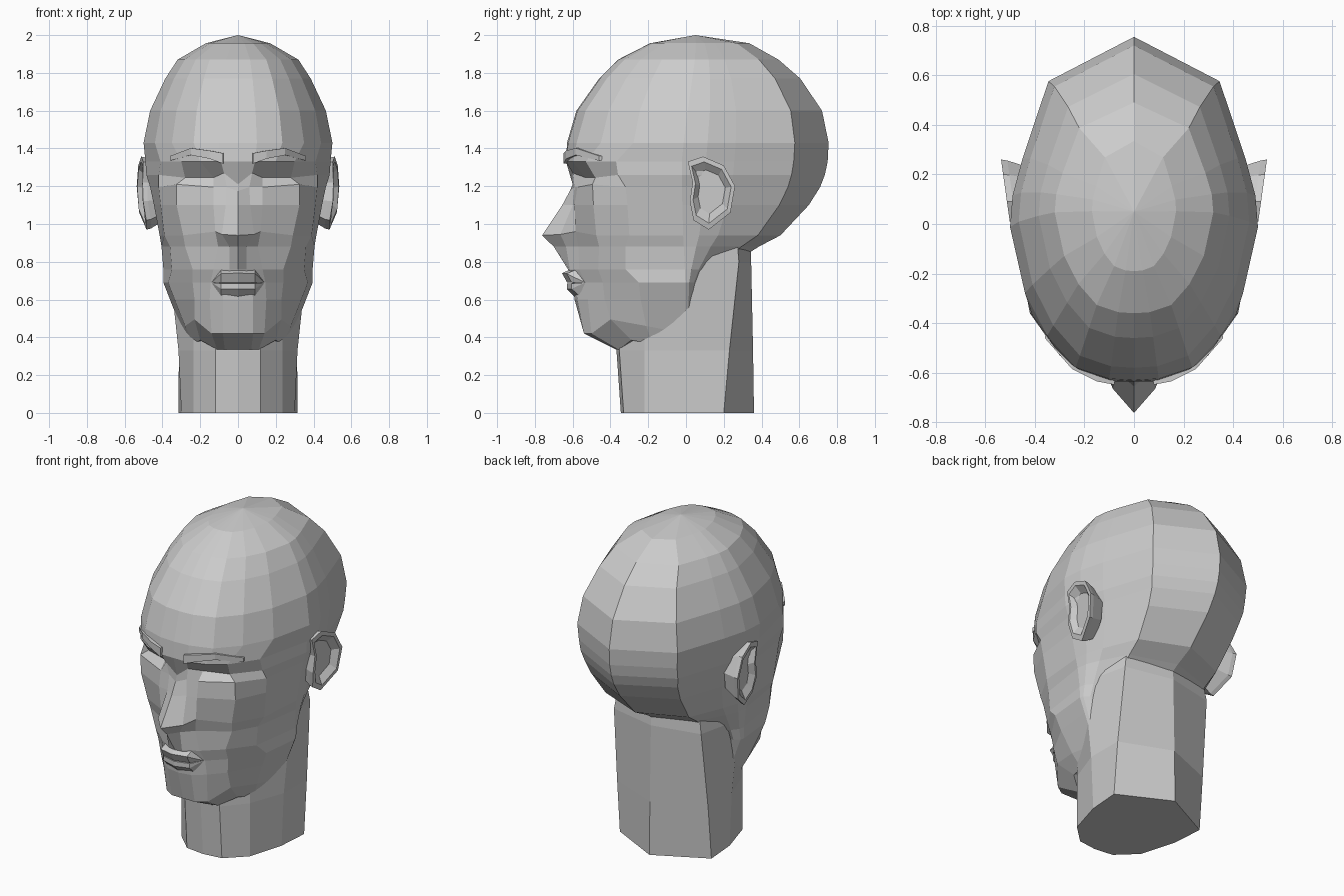
import bpy
import bmesh

if "Cube" in bpy.data.objects:
    bpy.data.objects.remove(bpy.data.objects["Cube"])

grey = bpy.data.materials.new("plain grey")
grey.diffuse_color = (0.6, 0.6, 0.6, 1)
grey.use_nodes = True
grey.node_tree.nodes["Principled BSDF"].inputs["Base Color"].default_value = grey.diffuse_color


def loft(name, rows, closed=False, cap_start=False, cap_end=False):
    """Skin a series of right-hand sections, then mirror them across x = 0."""
    bm = bmesh.new()
    grid = [[bm.verts.new(p) for p in row] for row in rows]
    n = len(rows[0])
    for a, b in zip(grid, grid[1:]):
        for i in range(n if closed else n - 1):
            j = (i + 1) % n
            bm.faces.new((a[i], a[j], b[j], b[i]))
    if cap_start:
        bm.faces.new(grid[0])
    if cap_end:
        bm.faces.new(grid[-1])
    bmesh.ops.remove_doubles(bm, verts=bm.verts[:], dist=0.0005)
    bmesh.ops.mirror(bm, geom=bm.verts[:] + bm.edges[:] + bm.faces[:],
                     axis='X', merge_dist=0.0005)
    bmesh.ops.recalc_face_normals(bm, faces=bm.faces[:])
    mesh = bpy.data.meshes.new(name)
    bm.to_mesh(mesh)
    bm.free()
    mesh.materials.append(grey)
    obj = bpy.data.objects.new(name, mesh)
    bpy.context.collection.objects.link(obj)
    return obj


# Skull plan as unit outline: front half, then side and back half
FRONT = [(0, -1), (.2, -.99), (.47, -.92), (.7, -.72), (.88, -.45)]
REAR = [(1, -.03), (.98, .14), (.9, .34), (.69, .76), (0, 1)]


def rear_points(z, half, back, mid=0):
    return [(u * half, mid + v * (back - mid), z) for u, v in REAR]


def skull_row(z, front, back, half, mid):
    return [(u * half, mid - v * (front - mid), z) for u, v in FRONT] + \
        rear_points(z, half, back, mid)


# Cranium rings: height, front y, back y, half width, middle y
rows = [[(0, 0.05, 2.0)] * 10]
rows += [skull_row(*r) for r in [
    (1.957, -.19, .335, .17, .06), (1.87, -.36, .49, .32, .06),
    (1.77, -.46, .605, .385, .05), (1.60, -.58, .72, .465, .03),
    (1.43, -.63, .755, .50, .01)]]

# Face sections: height, centre y, four (x, y) points, half width, back y
FACE = [
    (1.33, -.635, .09, -.635, .20, -.60, .30, -.53, .41, -.37, .49, .75),
    (1.26, -.60, .075, -.60, .13, -.53, .28, -.48, .42, -.36, .485, .735),
    (1.195, -.615, .06, -.59, .13, -.575, .325, -.495, .42, -.32, .465, .71),
    (1.10, -.655, .065, -.60, .13, -.59, .325, -.49, .41, -.31, .445, .65),
    (.94, -.762, .085, -.665, .12, -.585, .29, -.475, .39, -.30, .415, .50),
    (.88, -.70, .045, -.635, .105, -.57, .28, -.46, .36, -.32, .405, .385),
    (.76, -.625, .045, -.615, .13, -.565, .24, -.465, .35, -.32, .395, .20),
    (.69, -.60, .07, -.585, .145, -.53, .24, -.44, .37, -.25, .395, .12),
    (.60, -.59, .08, -.575, .15, -.52, .23, -.43, .335, -.24, .36, .10),
    (.42, -.54, .08, -.54, .14, -.50, .23, -.40, .28, -.21, .29, .10),
    (.335, -.37, .07, -.37, .11, -.355, .20, -.29, .235, -.18, .25, .10),
]
# Height shifts by (section, point): nasion, nose root and rising jaw line
SHIFT = {(1, 0): -.05, (1, 1): .01, (1, 2): -.015, (1, 3): -.015,
         (2, 0): -.02, (2, 3): .015, (4, 1): .005, (4, 2): .02,
         (9, 3): .075, (9, 4): .04, (10, 3): .05, (10, 4): .03}
for r, (z, y0, *pts, half, back) in enumerate(FACE):
    xy = [(0, y0)] + [(pts[i], pts[i + 1]) for i in range(0, 8, 2)]
    front = [(x, y, z + SHIFT.get((r, c), 0)) for c, (x, y) in enumerate(xy)]
    rows.append(front + rear_points(z, half, back))
rows.append([(0, -.1, .38)] * 10)
loft("head", rows)


# Neck, flaring towards the skull
def neck_row(z, front, side, corner_x, corner_y, back):
    return [(0, front, z), (.12, front + .015, z), (.235, -.22, z),
            (side, 0, z), (corner_x, corner_y, z), (0, back, z)]


loft("neck", [neck_row(0, -.345, .30, .315, .20, .36),
              neck_row(.33, -.368, .315, .313, .23, .355),
              neck_row(.80, -.345, .365, .30, .28, .345),
              neck_row(.92, -.345, .37, .28, .27, .34)],
     cap_start=True, cap_end=True)

# Ears: outline in (y, z), with a raised rim and a sunken bowl
OUTLINE = [(.01, 1.33), (.09, 1.357), (.20, 1.31), (.26, 1.20), (.235, 1.06),
           (.12, .97), (.04, 1.02), (.02, 1.12), (.035, 1.22)]


def ear_row(scale, push):
    row = []
    for y, z in OUTLINE:
        y2, z2 = .13 + (y - .13) * scale, 1.18 + (z - 1.18) * scale
        row.append((.50 + .14 * y2 - .25 * max(0, 1.1 - z2) + push, y2, z2))
    return row


loft("ears", [ear_row(.75, -.11), ear_row(.97, -.025), ear_row(1, 0),
              ear_row(.84, 0), ear_row(.6, -.035)],
     closed=True, cap_start=True, cap_end=True)

# Eyebrows: thin bars following the forehead: x, y, bottom z, top z
brow = []
for x, y, low, high in [(.08, -.648, 1.32, 1.375), (.15, -.635, 1.345, 1.388),
                        (.25, -.585, 1.365, 1.402), (.36, -.46, 1.335, 1.36)]:
    brow.append([(x, y, low), (x, y, high),
                 (x - .01, y + .05, high), (x - .01, y + .05, low)])
loft("eyebrows", brow, closed=True, cap_start=True, cap_end=True)


# Lips: wedge sections running from the centre to the mouth corner
def lip(name, top, mid, bottom):
    def section(x, dy, squash):
        pts = [(x, y + dy, .69 + (z - .69) * squash) for y, z in (top, mid, bottom)]
        return pts + [(x, -.54 + dy, .69)]
    loft(name, [section(0, 0, 1), section(.09, .025, .95),
                [(.14, -.535, .69)] * 4], closed=True)


lip("upper_lip", (-.61, .76), (-.656, .74), (-.63, .69))
lip("lower_lip", (-.63, .685), (-.63, .655), (-.58, .605))
